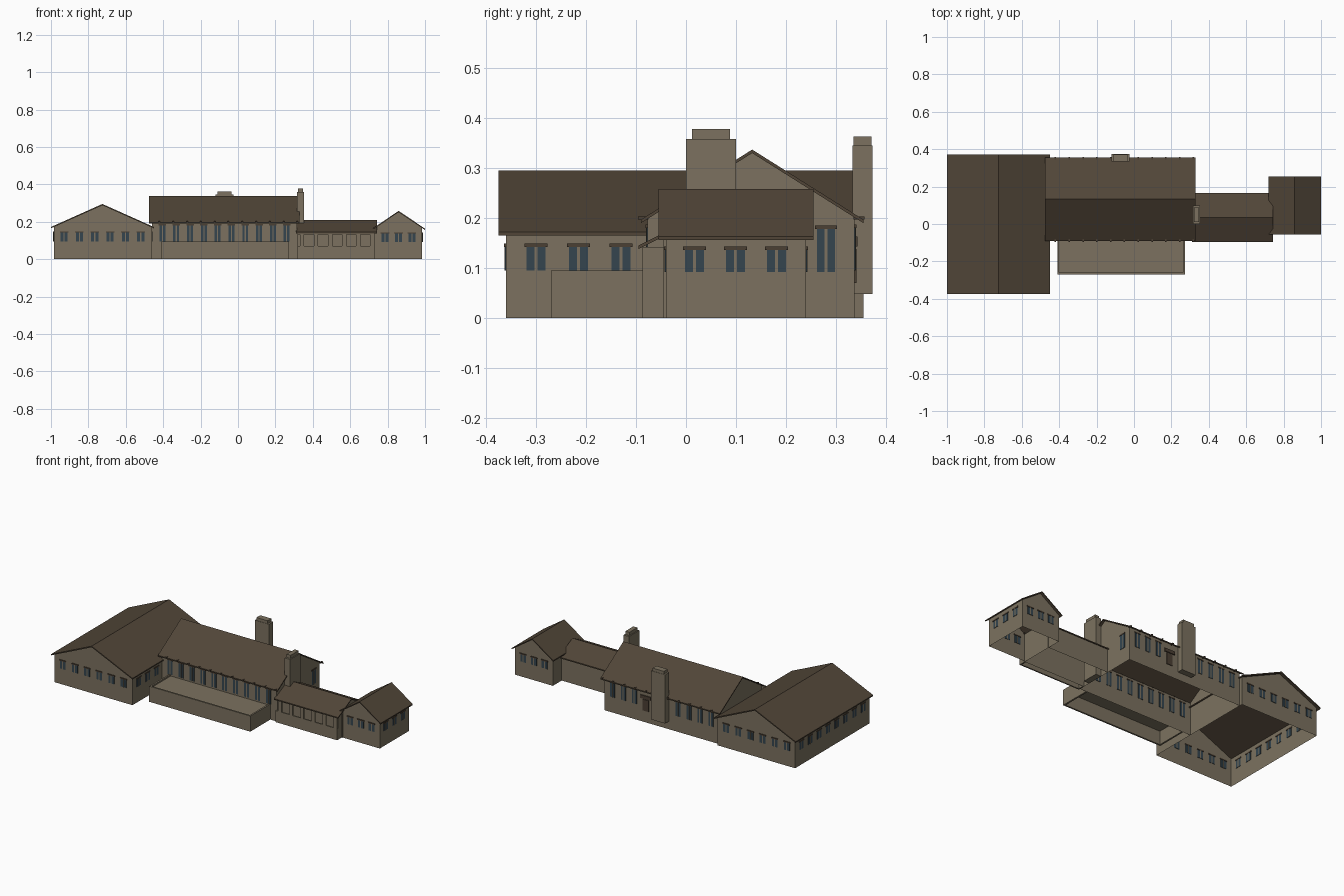
import bpy, bmesh

cube = bpy.data.objects.get("Cube")
if cube:
    bpy.data.objects.remove(cube, do_unlink=True)


def material(name, rgb):
    m = bpy.data.materials.new(name)
    m.use_nodes = True
    m.diffuse_color = (*rgb, 1)
    m.node_tree.nodes["Principled BSDF"].inputs["Base Color"].default_value = (*rgb, 1)
    return m


MATS = [material("tan stone", (0.2, 0.167, 0.115)),
        material("brown roof", (0.082, 0.06, 0.039)),
        material("blue grey glass", (0.035, 0.06, 0.078)),
        material("dark brown trim", (0.07, 0.05, 0.034))]
STONE, ROOF, GLASS, TRIM = range(4)
THICK = 0.007


def finish(name, bm):
    bmesh.ops.recalc_face_normals(bm, faces=bm.faces)
    me = bpy.data.meshes.new(name)
    bm.to_mesh(me)
    bm.free()
    for m in MATS:
        me.materials.append(m)
    ob = bpy.data.objects.new(name, me)
    bpy.context.collection.objects.link(ob)
    return ob


def face(bm, pts, mat=STONE):
    f = bm.faces.new([bm.verts.new(p) for p in pts])
    f.material_index = mat


def box(bm, x, y, z, mat=STONE):
    verts = bmesh.ops.create_cube(bm, size=1)["verts"]
    for v in verts:
        for i, (a, b) in enumerate((x, y, z)):
            v.co[i] = a if v.co[i] < 0 else b
    for f in {f for v in verts for f in v.link_faces}:
        f.material_index = mat


def boxes(name, *items):
    bm = bmesh.new()
    for it in items:
        box(bm, *it)
    return finish(name, bm)


def gabled(name, span, length, eave, ridge, wall_span, wall_length, along_x):
    """Thin gable roof over four open-bottomed walls; span is across the ridge."""
    mid = sum(span) / 2
    slope = (ridge - eave) / (span[1] - mid)

    def under(s):
        return ridge - slope * abs(s - mid) - THICK

    def place(s, l, z):
        return (l, s, z) if along_x else (s, l, z)

    # roof slab
    bm = bmesh.new()
    prof = [(span[0], eave), (mid, ridge), (span[1], eave)]
    prof += [(s, z - THICK) for s, z in reversed(prof)]
    rings = [[bm.verts.new(place(s, l, z)) for s, z in prof] for l in length]
    n = len(prof)
    for i in range(n):
        j = (i + 1) % n
        bm.faces.new((rings[0][i], rings[0][j], rings[1][j], rings[1][i]))
    for r in rings:
        for q in ((0, 1, 4, 5), (1, 2, 3, 4)):
            bm.faces.new([r[k] for k in q])
    for f in bm.faces:
        f.material_index = ROOF
    finish(name + "_roof", bm)

    # wall sheets
    bm = bmesh.new()
    a, b = wall_span
    for l in wall_length:
        face(bm, [place(*p) for p in ((a, l, 0), (b, l, 0), (b, l, under(b)),
                                      (mid, l, ridge - THICK), (a, l, under(a)))])
    for s in wall_span:
        l0, l1 = wall_length
        face(bm, [place(*p) for p in ((s, l0, 0), (s, l1, 0), (s, l1, under(s)), (s, l0, under(s)))])
    bmesh.ops.remove_doubles(bm, verts=bm.verts, dist=1e-5)
    finish(name + "_walls", bm)


def windows(name, centres, wall, along_x, z0, z1, w=0.038):
    """Row of two-pane windows with a header, set flush through a wall."""
    bm = bmesh.new()

    def bar(a, b, d, z, mat):
        across = (wall - d, wall + d)
        box(bm, *(((a, b), across) if along_x else (across, (a, b))), z, mat)

    for c in centres:
        bar(c - w / 2, c - 0.003, 0.002, (z0, z1), GLASS)
        bar(c + 0.003, c + w / 2, 0.002, (z0, z1), GLASS)
        bar(c - 0.003, c + 0.003, 0.003, (z0, z1), STONE)
        bar(c - w / 2 - 0.004, c + w / 2 + 0.004, 0.004, (z1, z1 + 0.007), TRIM)
    finish(name, bm)


def row(start, step, count):
    return [start + step * i for i in range(count)]


# Large side wing
gabled("large_wing", (-1, -0.45), (-0.375, 0.372), 0.172, 0.295,
       (-0.985, -0.46), (-0.36, 0.355), False)
for side, y in (("front", -0.36), ("back", 0.355)):
    windows("large_wing_%s_windows" % side, row(-0.93, 0.082, 6), y, True, 0.095, 0.142)
windows("large_wing_outer_windows", row(-0.3, 0.085, 8), -0.985, False, 0.095, 0.142)
windows("large_wing_inner_windows", row(-0.3, 0.085, 3), -0.46, False, 0.095, 0.142)

# Main hall
gabled("hall", (-0.09, 0.355), (-0.477, 0.33), 0.197, 0.337,
       (-0.077, 0.337), (-0.46, 0.315), True)
windows("hall_front_windows", row(-0.404, 0.0738, 10), -0.077, True, 0.095, 0.18, 0.032)
windows("hall_back_windows", row(-0.404, 0.0738, 4) + row(0.112, 0.0738, 3),
        0.337, True, 0.095, 0.18, 0.032)
windows("hall_end_window", [0.28], 0.315, False, 0.092, 0.178, 0.036)

# Rafter tails under the hall eaves
tails = []
for x in row(-0.42, 0.0738, 11):
    tails += [((x - 0.004, x + 0.004), ys, (0.197, 0.203), TRIM)
              for ys in ((-0.096, -0.075), (0.335, 0.357))]
boxes("rafter_tails", *tails)

# Back door with lintel
boxes("back_door", ((0.015, 0.055), (0.335, 0.341), (0.07, 0.138), TRIM),
      ((0.0, 0.07), (0.335, 0.343), (0.143, 0.163), TRIM))

# Chimneys with narrower caps
boxes("back_chimney", ((-0.12, -0.025), (0.333, 0.373), (0.048, 0.345)),
      ((-0.11, -0.035), (0.335, 0.371), (0.345, 0.363)))
boxes("end_chimney", ((0.315, 0.352), (0, 0.1), (0, 0.358)),
      ((0.32, 0.347), (0.012, 0.088), (0.358, 0.378)))

# Connecting passage with an open porch along its front
gabled("passage", (-0.095, 0.165), (0.31, 0.742), 0.145, 0.21,
       (-0.045, 0.155), (0.315, 0.735), True)
porch = [((0.315, 0.73), (-0.087, -0.079), (0, 0.07)),
         ((0.315, 0.73), (-0.087, -0.079), (0.133, 0.142))]
porch += [((x - 0.011, x + 0.011), (-0.087, -0.079), (0.07, 0.133)) for x in row(0.343, 0.075, 6)]
boxes("porch_front", *porch)
boxes("porch_ends", *[((x - 0.003, x + 0.003), (-0.08, -0.045), (0, 0.142)) for x in (0.318, 0.727)])

# Small side wing
gabled("small_wing", (0.718, 1), (-0.055, 0.255), 0.163, 0.258,
       (0.73, 0.985), (-0.04, 0.24), False)
for side, y in (("front", -0.04), ("back", 0.24)):
    windows("small_wing_%s_windows" % side, row(0.786, 0.072, 3), y, True, 0.092, 0.136)
windows("small_wing_outer_windows", row(0.017, 0.082, 3), 0.985, False, 0.092, 0.136)

# Raised terrace with a low rim
X, Y, RIM = (-0.41, 0.272), (-0.27, -0.077), 0.01
boxes("terrace",
      (X, (Y[0], Y[0] + RIM), (0, 0.095)),
      ((X[0], X[0] + RIM), Y, (0, 0.095)),
      ((X[1] - RIM, X[1]), Y, (0, 0.095)),
      (X, Y, (0.083, 0.086)))
